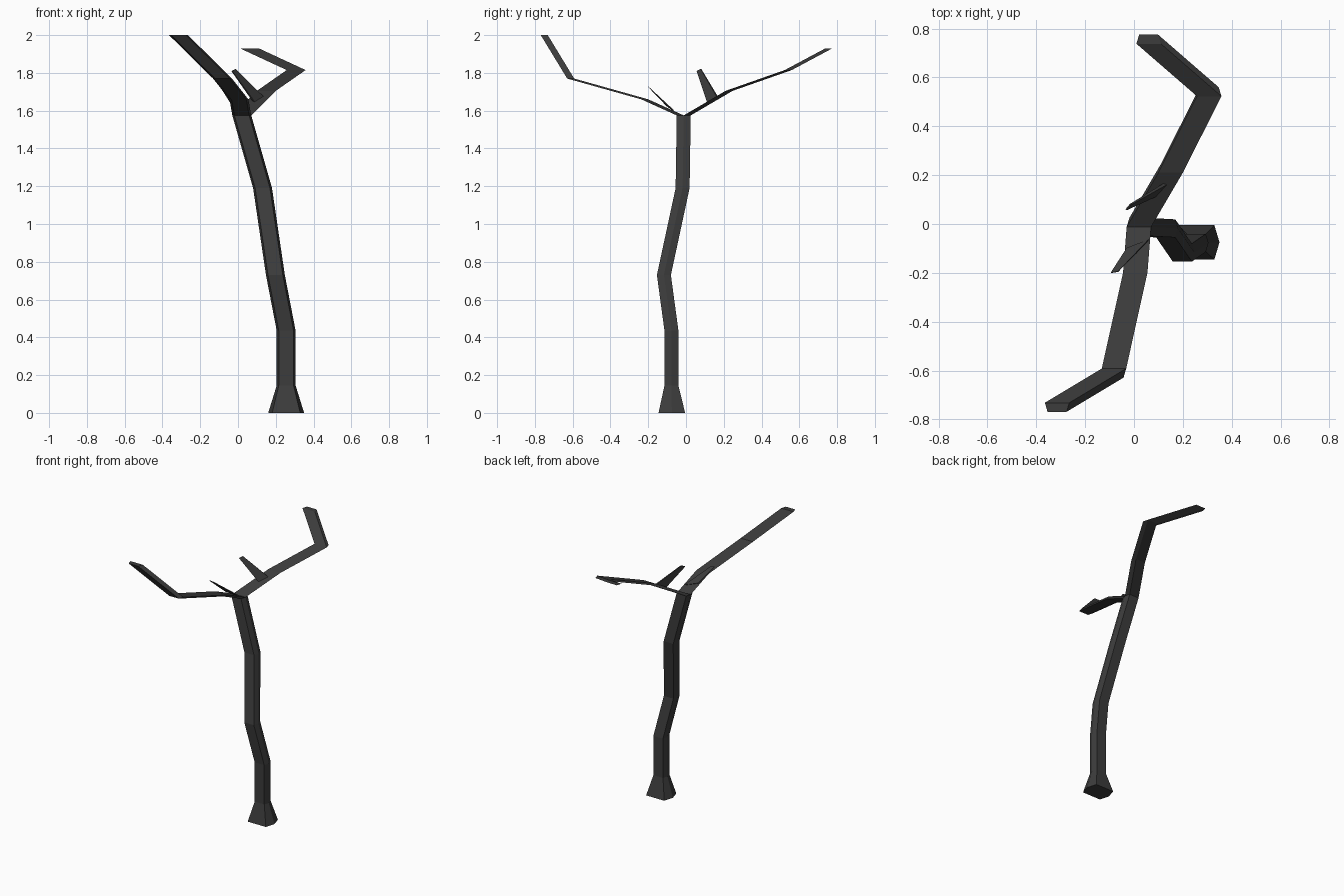
import bpy, bmesh
from mathutils import Vector

if "Cube" in bpy.data.objects:
    bpy.data.objects.remove(bpy.data.objects["Cube"])

bark = bpy.data.materials.new("dark_bark")
bark.diffuse_color = (0.045, 0.045, 0.045, 1)
bark.use_nodes = True
bark.node_tree.nodes["Principled BSDF"].inputs["Base Color"].default_value = bark.diffuse_color


def loft(name, rings):
    """Skin a list of equal-sized rings into a closed, flat-faced solid."""
    bm = bmesh.new()
    loops = [[bm.verts.new(p) for p in ring] for ring in rings]
    n = len(loops[0])
    for a, b in zip(loops, loops[1:]):
        for i in range(n):
            j = (i + 1) % n
            bm.faces.new((a[i], a[j], b[j], b[i]))
    bm.faces.new(loops[0][::-1])
    bm.faces.new(loops[-1])
    bmesh.ops.recalc_face_normals(bm, faces=bm.faces)
    mesh = bpy.data.meshes.new(name)
    bm.to_mesh(mesh)
    bm.free()
    mesh.materials.append(bark)
    obj = bpy.data.objects.new(name, mesh)
    bpy.context.collection.objects.link(obj)
    return obj


def section(center, shape, scale=1.0):
    """Place a horizontal cross-section at a path point."""
    x, y, z = center
    return [(x + px * scale, y + py * scale, z) for px, py in shape]


# Horizontal cross-sections: the trunk hexagon splits into two halves
back_half = [(0.05, 0), (0.039, 0.037), (-0.039, 0.037), (-0.05, 0)]
front_half = [(x, -y) for x, y in back_half]
hexagon = back_half + front_half[2:0:-1]

# Trunk with flared foot
trunk_path = [(0.255, -0.075, 0, 1.9), (0.255, -0.077, 0.145, 1),
              (0.255, -0.077, 0.435, 1), (0.198, -0.117, 0.73, 1),
              (0.13, -0.018, 1.19, 1), (0.02, -0.012, 1.575, 1)]
loft("trunk", [section(p[:3], hexagon, p[3]) for p in trunk_path])

# Two main branches, each continuing one half of the trunk
front_path = [(0.02, -0.012, 1.575), (0.005, -0.2, 1.66),
              (-0.082, -0.592, 1.77), (-0.315, -0.732, 2.0)]
back_path = [(0.02, -0.012, 1.575), (0.15, 0.21, 1.705),
             (0.308, 0.523, 1.815), (0.06, 0.738, 1.93)]
loft("front_branch", [section(p, front_half) for p in front_path])
loft("back_branch", [section(p, back_half) for p in back_path])


# Small tapering blade-like twigs
def twig(name, base, tip, thickness):
    (a, b), (c, d) = [[Vector(p) for p in edge] for edge in (base, tip)]
    off = (b - a).cross(c - a).normalized() * thickness / 2
    loft(name, [[a - off, b - off, b + off, a + off],
                [c - off / 2, d - off / 2, d + off / 2, c + off / 2]])


twig("front_twig", [(-0.03, -0.1, 1.625), (0.06, -0.065, 1.6)],
     [(-0.095, -0.2, 1.727), (-0.065, -0.195, 1.722)], 0.006)
twig("back_twig", [(0.085, 0.115, 1.645), (0.13, 0.165, 1.675)],
     [(-0.033, 0.058, 1.81), (-0.015, 0.08, 1.82)], 0.012)
